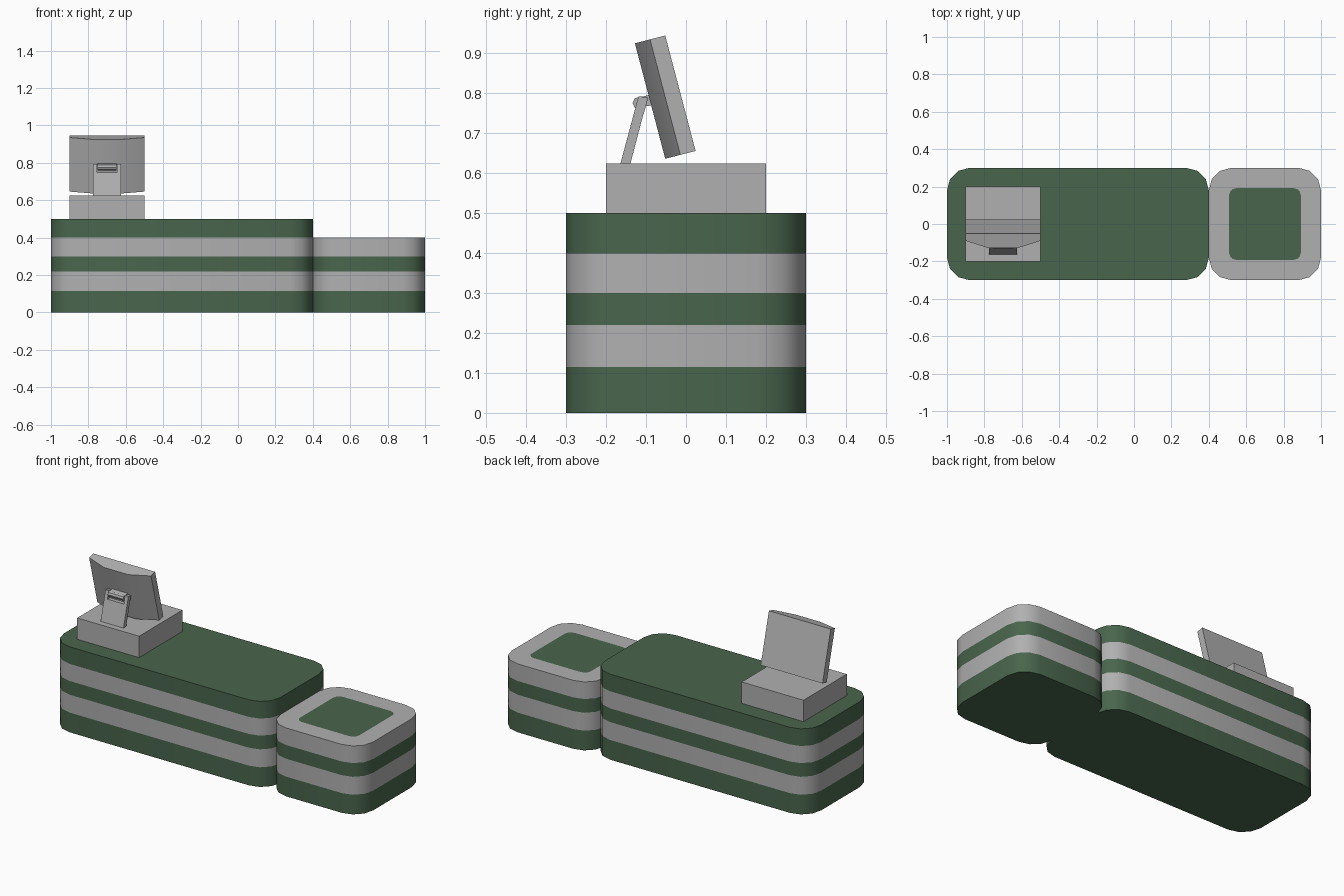
import bpy, bmesh, math
from mathutils import Vector

if "Cube" in bpy.data.objects:
    bpy.data.objects.remove(bpy.data.objects["Cube"])


def material(name, rgb):
    m = bpy.data.materials.new(name)
    m.diffuse_color = (*rgb, 1)
    m.use_nodes = True
    m.node_tree.nodes["Principled BSDF"].inputs["Base Color"].default_value = m.diffuse_color
    return m


GREEN = material("dark green", (0.066, 0.130, 0.073))
GREY = material("light grey", (0.43, 0.435, 0.43))


def finish(name, bm, mats, smooth=None):
    bmesh.ops.recalc_face_normals(bm, faces=bm.faces[:])
    me = bpy.data.meshes.new(name)
    bm.to_mesh(me)
    bm.free()
    for m in mats:
        me.materials.append(m)
    if smooth:
        me.shade_smooth()
        me.set_sharp_from_angle(angle=math.radians(smooth))
    ob = bpy.data.objects.new(name, me)
    bpy.context.collection.objects.link(ob)
    return ob


def rounded_rect(cx, hx, hy, r, z, seg=3):
    pts = []
    for i, (sx, sy) in enumerate([(1, 1), (-1, 1), (-1, -1), (1, -1)]):
        for k in range(seg + 1):
            a = math.pi / 2 * (i + k / seg)
            pts.append((cx + sx * (hx - r) + r * math.cos(a),
                        sy * (hy - r) + r * math.sin(a), z))
    return pts


def striped_block(name, cx, hx, levels, inset=None):
    """Rounded block with alternating bands; an optional green panel on top."""
    bm = bmesh.new()
    rings = [[bm.verts.new(p) for p in rounded_rect(cx, hx, 0.3, 0.12, z)]
             for z in levels]
    if inset:
        rings.append([bm.verts.new(p) for p in
                      rounded_rect(cx, inset, inset, 0.04, levels[-1])])
    n = len(rings[0])
    for band, (a, b) in enumerate(zip(rings, rings[1:])):
        for i in range(n):
            j = (i + 1) % n
            f = bm.faces.new((a[i], a[j], b[j], b[i]))
            # the flat rim round the panel stays grey
            f.material_index = 1 if band >= len(levels) - 1 else band % 2
    bm.faces.new(rings[0][::-1])
    bm.faces.new(rings[-1])
    return finish(name, bm, [GREEN, GREY], 40)


def prism(name, profile, axis, smooth=None):
    """Extrude a closed 3D profile along a vector."""
    bm = bmesh.new()
    f = bm.faces.new([bm.verts.new(p) for p in profile])
    new = bmesh.ops.extrude_face_region(bm, geom=[f])["geom"]
    bmesh.ops.translate(bm, vec=axis,
                        verts=[v for v in new if isinstance(v, bmesh.types.BMVert)])
    return finish(name, bm, [GREY], smooth)


def side_prism(name, yz, cx, half, smooth=None):
    return prism(name, [(cx - half, y, z) for y, z in yz], Vector((2 * half, 0, 0)), smooth)


# counter and lower end block
striped_block("main_counter", -0.3, 0.7, [0, 0.115, 0.22, 0.3, 0.4, 0.5])
striped_block("low_counter", 0.7, 0.3, [0, 0.115, 0.22, 0.3, 0.4], inset=0.192)

# register base
X = -0.7
side_prism("register_base", [(-0.2, 0.5), (0.2, 0.5), (0.2, 0.625), (-0.2, 0.625)], X, 0.2)

# tilted screen with a chamfered back
up = Vector((0, -0.076, 0.289))
back = Vector((0, -0.076, -0.0195))
low = Vector((X, 0.024, 0.656))
outline = [(-0.2, 0), (0.2, 0), (0.2, 0.5), (0.08, 1), (-0.08, 1), (-0.2, 0.5)]
prism("screen", [low + Vector((x, 0, 0)) + back * d for x, d in outline], up, 30)

# leaning support: full lower plate, two side cheeks beside the slot, top bar
foot, lean, thick = Vector((-0.164, 0.625)), Vector((0.045, 0.168)), Vector((0.025, 0))


def support(name, a, b, cx, half):
    p, q = foot + lean * a, foot + lean * b
    side_prism(name, [p, p + thick, q + thick * 0.97 - Vector((0, 0.004 * (b == 1))), q], cx, half)


support("support_plate", 0, 0.73, X, 0.074)
for s, label in ((-1, "left"), (1, "right")):
    support("support_cheek_" + label, 0.73, 1, X + s * 0.0635, 0.0105)

# hinge barrel in the slot and the arm to the screen
side_prism("hinge_barrel", [(-0.116 + 0.018 * math.cos(math.radians(a)),
                             0.776 + 0.016 * math.sin(math.radians(a)))
                            for a in range(0, 360, 45)], X, 0.05)
side_prism("hinge_arm", [(-0.118, 0.790), (-0.122, 0.766), (-0.082, 0.770), (-0.088, 0.797)], X, 0.05)
